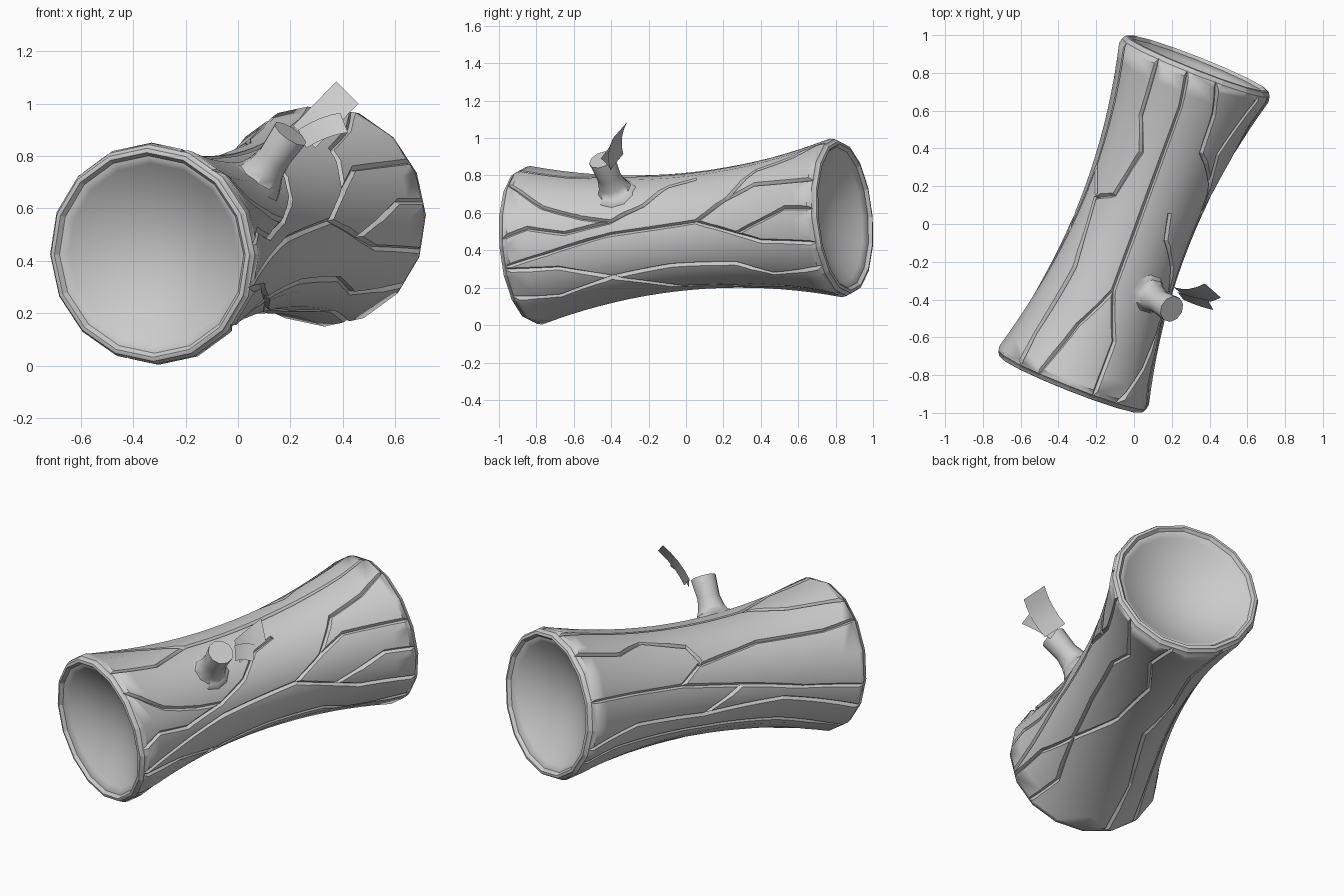
import bpy, bmesh, math
from mathutils import Vector

if "Cube" in bpy.data.objects:
    bpy.data.objects.remove(bpy.data.objects["Cube"], do_unlink=True)

SIDES = 16
START, END = Vector((-0.33, -0.835, 0.424)), Vector((0.33, 0.835, 0.576))
SPAN = END - START
AXIS = SPAN.normalized()
SIDE = AXIS.cross(Vector((0, 0, 1))).normalized()
UP = SIDE.cross(AXIS)
MOUTH, DEPTH = 0.378, 0.14     # hollow end: rim radius and depth

bark = bpy.data.materials.new("plain grey")
bark.use_nodes = True
GREY = (0.6, 0.6, 0.6, 1)
bark.diffuse_color = GREY
bark.node_tree.nodes["Principled BSDF"].inputs["Base Color"].default_value = GREY


def radius(t):
    return 0.313 + 0.122 * (2 * t - 1) ** 2


def radial(angle):
    return UP * math.cos(angle) + SIDE * math.sin(angle)


def on_log(t, angle, lift=0.0):
    """Point on the many-sided trunk surface."""
    half = math.pi / SIDES
    r = radius(t) * math.cos(half) / math.cos(angle % (2 * half) - half)
    return START + SPAN * t + radial(angle) * (r + lift)


def log_coords(p):
    d = p - START
    return d.dot(AXIS) / SPAN.length, math.atan2(d.dot(SIDE), d.dot(UP))


def bark_normal(p):
    t, angle = log_coords(p)
    slope = 0.49 * (2 * t - 1) / SPAN.length
    return (radial(angle) - AXIS * slope).normalized()


def trunk_normal(p):
    """Smooth normal of the bark, the rounded rim or the hollow end."""
    t, angle = log_coords(p)
    out = radial(angle)
    r = (p - START).dot(out)
    facing = AXIS * (1 if t > 0.5 else -1)
    if r < MOUTH * 0.99 and r < radius(t) - 0.04:
        return (facing - out * (2 * DEPTH * r / MOUTH ** 2)).normalized()
    if 0.02 <= t <= 0.98:
        return bark_normal(p)
    past = (0.03 - min(t, 1 - t)) * SPAN.length
    return (out * (r - 0.385) + facing * past).normalized()


def loft(name, rings, caps=True):
    """Skin a list of point rings into a mesh object."""
    bm = bmesh.new()
    rows = [[bm.verts.new(p) for p in ring] for ring in rings]
    n = len(rows[0])
    for a, b in zip(rows, rows[1:]):
        for i in range(n):
            j = (i + 1) % n
            bm.faces.new((a[i], a[j], b[j], b[i]))
    if caps:
        bm.faces.new(rows[0])
        bm.faces.new(rows[-1])
    bmesh.ops.remove_doubles(bm, verts=bm.verts, dist=1e-5)
    bmesh.ops.recalc_face_normals(bm, faces=bm.faces)
    return finish(name, bm)


def finish(name, bm):
    mesh = bpy.data.meshes.new(name)
    bm.to_mesh(mesh)
    bm.free()
    mesh.materials.append(bark)
    mesh.shade_smooth()
    obj = bpy.data.objects.new(name, mesh)
    bpy.context.collection.objects.link(obj)
    return obj


def set_normals(mesh, rule):
    """Custom corner normals; corners far from the rule stay flat."""
    normals = [None] * len(mesh.loops)
    for poly in mesh.polygons:
        for li in poly.loop_indices:
            n = rule(mesh.vertices[mesh.loops[li].vertex_index].co)
            normals[li] = n if n.dot(poly.normal) > 0.75 else poly.normal.copy()
    mesh.normals_split_custom_set(normals)


# Trunk: flared bark, rounded rims, dished hollow at both ends
dish = [(DEPTH * (1 - f * f) / SPAN.length, MOUTH * f)
        for f in (0, 0.2, 0.4, 0.6, 0.8, 0.92, 1)]
rim = dish + [(-0.01, 0.392), (-0.008, 0.408), (0.005, 0.42)]
stations = [0.02 + 0.96 * i / 20 for i in range(21)]
profile = (rim + [(t, radius(t)) for t in stations]
           + [(1 - t, r) for t, r in reversed(rim)])
angles = [2 * math.pi * k / SIDES for k in range(SIDES)]
bm_rings = [[START + SPAN * t + radial(a) * max(r, 1e-3) for a in angles]
            for t, r in profile]
trunk = loft("hollow_trunk", bm_rings)

# Bark cracks: (percent along the trunk, degrees around from the top)
UPPER_CRACKS = [
    [(-2, 34), (12, 60), (24, 71), (33, 76), (43, 61), (50, 38), (58, 30)],
    [(-2, 87), (8, 78), (19, 84), (33, 76)],
    [(-2, 107), (13, 100), (33, 88), (60, 83), (73, 98), (81, 106), (102, 109)],
    [(60, 83), (70, 64), (78, 34), (90, 28), (102, 15)],
    [(70, 64), (79, 53), (102, 62)],
    [(73, 98), (80, 90), (90, 80), (102, 84)],
    [(-2, 18), (17, 21), (31, 5), (47, 4), (68, 2), (89, 0), (102, -6)],
    [(31, 5), (18, -13), (-2, -27)],
    [(-2, -42), (11, -45), (33, -40), (54, -52), (57, -30), (72, -18),
     (82, -30), (102, -29)],
]
LOWER_CRACKS = [
    [(-2, 107), (16, 113), (31, 131), (50, 126), (71, 128), (82, 140), (102, 127)],
    [(-2, 129), (14, 141), (31, 131)],
    [(-2, -94), (20, -90), (41, -80), (63, -70), (82, -68), (102, -68)],
    [(63, -70), (55, -52)],
    [(-2, -113), (26, -100), (54, -106), (80, -98), (102, -108)],
    [(41, -80), (54, -106)],
    [(-2, -140), (25, -128), (52, -126), (88, -116), (102, -122)],
    [(-2, -165), (20, -155), (45, -165), (60, -150), (80, -158), (102, -150)],
    [(31, 131), (50, 160), (70, 172), (85, 160), (102, 170)],
]


def crack_cutter(stroke):
    """V-shaped bar that follows one crack over the surface."""
    path = []
    for (t0, a0), (t1, a1) in zip(stroke, stroke[1:]):
        steps = max(2, round(abs(t1 - t0) / 4 + abs(a1 - a0) / 8))
        path += [(t0 + (t1 - t0) * i / steps, a0 + (a1 - a0) * i / steps)
                 for i in range(steps)]
    path.append(stroke[-1])
    path = [(t / 100, math.radians(a)) for t, a in path]
    pts = [on_log(t, a) for t, a in path]
    rings = []
    for i, p in enumerate(pts):
        run = pts[min(i + 1, len(pts) - 1)] - pts[max(i - 1, 0)]
        out = radial(path[i][1])
        across = run.cross(out).normalized()
        rings.append([p - out * 0.016, p + out * 0.025 + across * 0.03,
                      p + out * 0.025 - across * 0.03])
    return loft("crack_cutter", rings)


for stroke in UPPER_CRACKS + LOWER_CRACKS:
    cutter = crack_cutter(stroke)
    cutter.hide_render = True
    mod = trunk.modifiers.new("crack", 'BOOLEAN')
    mod.operation, mod.solver, mod.object = 'DIFFERENCE', 'EXACT', cutter
    graph = bpy.context.evaluated_depsgraph_get()
    carved = bpy.data.meshes.new_from_object(trunk.evaluated_get(graph))
    trunk.modifiers.clear()
    trunk.data = carved
    bpy.data.objects.remove(cutter, do_unlink=True)

# Smooth trunk shading, crisp crack walls
mesh = trunk.data
mesh.materials.clear()
mesh.materials.append(bark)
mesh.polygons.foreach_set("material_index", [0] * len(mesh.polygons))
set_normals(mesh, trunk_normal)

# Broken branch stub whose flared root blends into the bark
root, tip = Vector((0.075, -0.375, 0.705)), Vector((0.2, -0.45, 0.885))
lean = (tip - root).normalized()
e1 = lean.cross(AXIS).normalized()
e2 = lean.cross(e1)
stub_rings = []
for f, r in [(0, 0.115), (0.1, 0.092), (0.25, 0.076), (0.5, 0.064), (1, 0.072)]:
    ring = []
    for k in range(10):
        a = 2 * math.pi * k / 10
        p = root.lerp(tip, f) + (e1 * math.cos(a) + e2 * math.sin(a)) * r
        ring.append(on_log(*log_coords(p), -0.003) if f == 0 else p)
    stub_rings.append(ring)
stub = loft("branch_stub", stub_rings)


def stub_normal(p):
    d = p - root
    out = (d - lean * d.dot(lean)).normalized()
    blend = min(1, max(0, (out.dot(d) - 0.07) / 0.03))
    return out.lerp(bark_normal(p), blend).normalized()


set_normals(stub.data, stub_normal)


# Two curved leaf cards
def leaf(name, base, end, bend, steps=4):
    bm = bmesh.new()
    rows = []
    for i in range(steps + 1):
        f = i / steps
        sag = Vector(bend) * 4 * f * (1 - f)
        rows.append([bm.verts.new(Vector(b).lerp(Vector(e), f) + sag)
                     for b, e in zip(base, end)])
    for a, b in zip(rows, rows[1:]):
        bm.faces.new((a[0], a[1], b[1], b[0]))
    return finish(name, bm)


leaf("large_leaf", [(0.21, -0.335, 0.915), (0.295, -0.405, 0.83)],
     [(0.375, -0.315, 1.085), (0.46, -0.39, 1.0)], (0, -0.018, 0))
leaf("small_leaf", [(0.23, -0.36, 0.9), (0.26, -0.4, 0.83)],
     [(0.39, -0.4, 0.965), (0.42, -0.455, 0.89)], (0, -0.005, 0.01))
